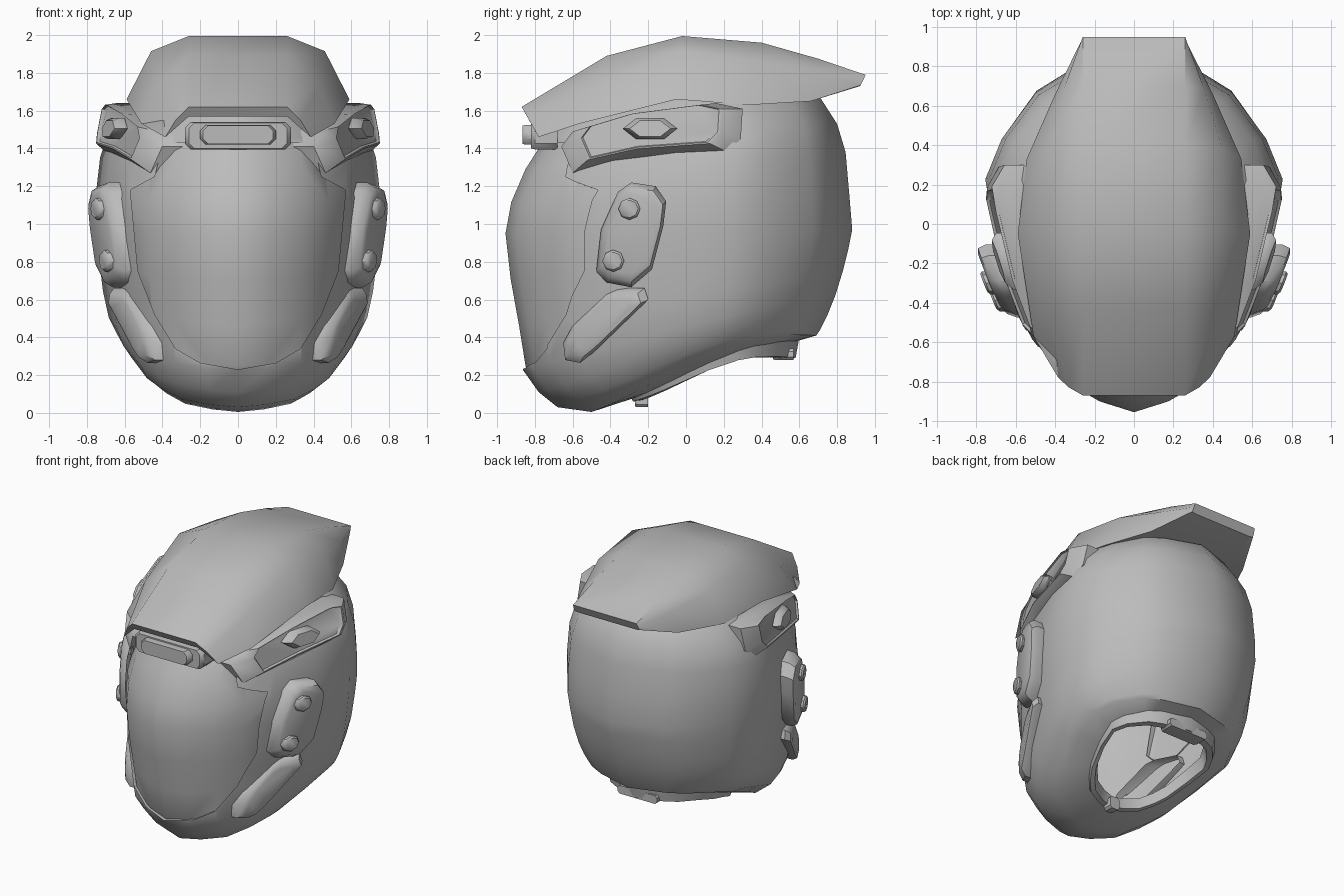
import bpy, bmesh, math
from mathutils import Vector

cube = bpy.data.objects.get("Cube")
if cube:
    bpy.data.objects.remove(cube, do_unlink=True)

grey = bpy.data.materials.new("plain grey")
grey.use_nodes = True
grey.diffuse_color = (0.5, 0.5, 0.5, 1)
grey.node_tree.nodes["Principled BSDF"].inputs["Base Color"].default_value = (0.5, 0.5, 0.5, 1)


def make(name, verts, faces, mirror=False):
    bm = bmesh.new()
    vs = [bm.verts.new(v) for v in verts]
    for f in faces:
        bm.faces.new([vs[i] for i in f])
    bmesh.ops.recalc_face_normals(bm, faces=bm.faces)
    me = bpy.data.meshes.new(name)
    bm.to_mesh(me)
    bm.free()
    me.materials.append(grey)
    ob = bpy.data.objects.new(name, me)
    bpy.context.collection.objects.link(ob)
    if mirror:
        ob.modifiers.new("Mirror", 'MIRROR')
    return ob


def bridge(name, rings, start=False, end=False, closed=False, mirror=False):
    """Skin a list of rings that all have the same number of points."""
    n, m = len(rings[0]), len(rings)
    faces = [(i * n + j, i * n + (j + 1) % n,
              (i + 1) % m * n + (j + 1) % n, (i + 1) % m * n + j)
             for i in range(m if closed else m - 1) for j in range(n)]
    if start:
        faces.append(range(n))
    if end:
        faces.append(range((m - 1) * n, m * n))
    return make(name, [p for r in rings for p in r], faces, mirror)


# Egg-shaped plan: fraction from front to back, fraction of half width
PLAN = [(0, 0), (.03, .24), (.087, .49), (.18, .66), (.277, .79), (.467, .93),
        (.647, 1), (.76, .89), (.89, .66), (.94, .46), (1, 0)]


def egg(front, back, w, rise=0):
    """Tilted egg ring from a front to a back point; rise arches its sides."""
    half = [(w * px, front[0] + (back[0] - front[0]) * t,
             front[1] + (back[1] - front[1]) * t + rise * math.sin(math.pi * t ** 1.5))
            for t, px in PLAN]
    return half + [(-x, y, z) for x, y, z in half[-2:0:-1]]


SHELL = [((-.24, .09), (.52, .36), .4, .045), ((-.5, .005), (.69, .41), .57, .1),
         ((-.68, .03), (.71, .44), .61, .09), ((-.78, .11), (.75, .52), .65, .06),
         ((-.865, .23), (.79, .62), .685, .025), ((-.9, .45), (.83, .75), .715),
         ((-.945, .7), (.86, .87), .735), ((-.973, .95), (.88, .97), .75),
         ((-.942, 1.12), (.865, 1.15), .755), ((-.865, 1.3), (.845, 1.38), .73),
         ((-.77, 1.45), (.8, 1.53), .68), ((-.68, 1.58), (.71, 1.67), .56),
         ((-.5, 1.72), (.5, 1.78), .4), ((-.25, 1.8), (.25, 1.82), .2)]

# Face opening outline, half of it, as x and z
OPENING = [(.33, 1.43), (.4, 1.43), (.44, 1.25), (.57, 1.18), (.53, .75),
           (.44, .52), (.33, .34), (.2, .265), (0, .23)]


def opening_cutter(grow):
    half = [(x * grow, .9 + (z - .9) * grow) for x, z in OPENING]
    loop = half + [(-x, z) for x, z in half[-2::-1]]
    return bridge("opening_cutter", [[(x, y, z) for x, z in loop] for y in (-1.3, -.2)],
                  True, True)


def hollow_and_cut(ob, thickness, operation, grow):
    cutter = opening_cutter(grow)
    sol = ob.modifiers.new("Thickness", 'SOLIDIFY')
    sol.thickness, sol.offset = thickness, -1
    cut = ob.modifiers.new("Opening", 'BOOLEAN')
    cut.operation, cut.object, cut.solver = operation, cutter, 'EXACT'
    bpy.context.view_layer.update()
    done = bpy.data.meshes.new_from_object(ob.evaluated_get(bpy.context.evaluated_depsgraph_get()))
    ob.modifiers.clear()
    ob.data = done
    bpy.data.objects.remove(cutter, do_unlink=True)


# Outer shell and the visor that sits just inside its opening
rings = [egg(*r) for r in SHELL]
shell = bridge("helmet_shell", rings, end=True)
hollow_and_cut(shell, .025, 'DIFFERENCE', 1)
mid, inset = Vector((0, 0, .95)), Vector((.965, .982, .975))
visor = bridge("visor", [[mid + (Vector(p) - mid) * inset for p in r] for r in rings], end=True)
hollow_and_cut(visor, .01, 'INTERSECT', 1.03)

# Crest: ridge, shoulder, edge and underside point at each station
CREST = [((.26, -.87, 1.62), (.33, -.83, 1.55), (.385, -.78, 1.46), (.26, -.84, 1.57)),
         ((.26, -.42, 1.89), (.43, -.47, 1.74), (.51, -.57, 1.53), (.26, -.5, 1.64)),
         ((.26, -.02, 1.995), (.46, -.03, 1.915), (.59, -.05, 1.66), (.26, -.02, 1.68)),
         ((.26, .4, 1.96), (.45, .38, 1.86), (.545, .33, 1.63), (.26, .4, 1.66)),
         ((.26, .7, 1.875), (.355, .69, 1.8), (.4, .66, 1.65), (.26, .7, 1.68)),
         ((.26, .95, 1.79), (.263, .94, 1.765), (.266, .925, 1.735), (.24, .922, 1.73))]
bridge("crest", [list(s) + [(-x, y, z) for x, y, z in s[::-1]] for s in CREST], True, True)


def pad(name, outline, surface, steps, centre=None):
    """Raised open-backed side plate, mirrored: steps are (outline scale, offset)."""
    cy, cz = centre or [sum(c) / len(outline) for c in zip(*outline)]
    rings = []
    for scale, out in steps:
        pts = [(cy + (y - cy) * scale, cz + (z - cz) * scale) for y, z in outline]
        rings.append([(surface(y, z) + out, y, z) for y, z in pts])
    return bridge(name, rings, end=True, mirror=True)


def disc(y, z, ry, rz, n):
    return [(y + ry * math.cos(math.tau * i / n), z + rz * math.sin(math.tau * i / n))
            for i in range(n)]


# Temple pods with a hexagonal stud
def temple(y, z):
    return .7 + .2 * y - .3 * y * y - .2 * (z - 1.48)


pad("temple_pod", [(-.66, 1.41), (-.6, 1.27), (-.27, 1.345), (.22, 1.38), (.29, 1.45),
                   (.3, 1.61), (.16, 1.64), (-.3, 1.58), (-.6, 1.49)], temple,
    [(1, -.18), (1, -.05), (.79, .02), (.76, .02), (.74, .005)], (-.22, 1.6))
pad("temple_stud", disc(-.19, 1.505, .145, .065, 6), temple,
    [(1, -.01), (1, .015), (.75, .045)])


# Ear plates with two bolts each
def ear(y, z):
    return .715 + .4 * (y + .3) + .04 * (z - .95)


pad("ear_plate", [(-.36, 1.17), (-.29, 1.22), (-.16, 1.2), (-.105, 1.12), (-.12, .99),
                  (-.18, .76), (-.29, .665), (-.42, .69), (-.475, .75), (-.45, .97)], ear,
    [(1, -.13), (1, -.045), (.9, 0), (.76, .012)])
for where, y, z in (("upper", -.3, 1.08), ("lower", -.385, .805)):
    pad(where + "_bolt", disc(y, z, .058, .058, 8), ear,
        [(1, -.01), (1, .03), (.8, .042)])

# Slanted jaw pads
pad("jaw_pad", [(-.42, .64), (-.36, .66), (-.22, .66), (-.2, .6), (-.49, .32),
                (-.56, .265), (-.64, .28), (-.65, .37), (-.6, .46)],
    lambda y, z: .5 + .52 * (y + .58), [(1, -.13), (1, -.03), (.85, .01), (.65, .02)])


# Brow block above the visor, with a rounded bar set on it
def bar(name, hx, z0, z1, back, front, corner):
    loop = [(-hx, z0 + corner), (-hx + corner, z0), (hx - corner, z0), (hx, z0 + corner),
            (hx, z1 - corner), (hx - corner, z1), (-hx + corner, z1), (-hx, z1 - corner)]
    zc = (z0 + z1) / 2
    rings = [[(x * s, y, zc + (z - zc) * s) for x, z in loop]
             for s, y in ((1, back), (1, front + .02), (.93, front))]
    return bridge(name, rings, True, True)


bar("brow_block", .28, 1.395, 1.54, -.68, -.82, .03)
bar("brow_bar", .2, 1.42, 1.525, -.78, -.865, .03)

# Neck collar around the bottom opening, with two small tabs
bridge("neck_collar", [egg((-.3, .1), (.6, .4), .44, .07), egg((-.28, .06), (.58, .29), .42, .07),
                       egg((-.24, .065), (.53, .285), .39, .07), egg((-.22, .13), (.5, .4), .37, .06)],
       closed=True)
bar("front_tab", .04, .03, .12, -.2, -.27, .015)
bar("rear_tab", .16, .28, .34, .57, .46, .015)

# Smooth shading with crisp edges
for ob in bpy.context.collection.objects:
    if ob.type == 'MESH' and grey.name in ob.data.materials:
        bpy.ops.object.select_all(action='DESELECT')
        ob.select_set(True)
        bpy.context.view_layer.objects.active = ob
        bpy.ops.object.shade_smooth_by_angle(angle=math.radians(40))
